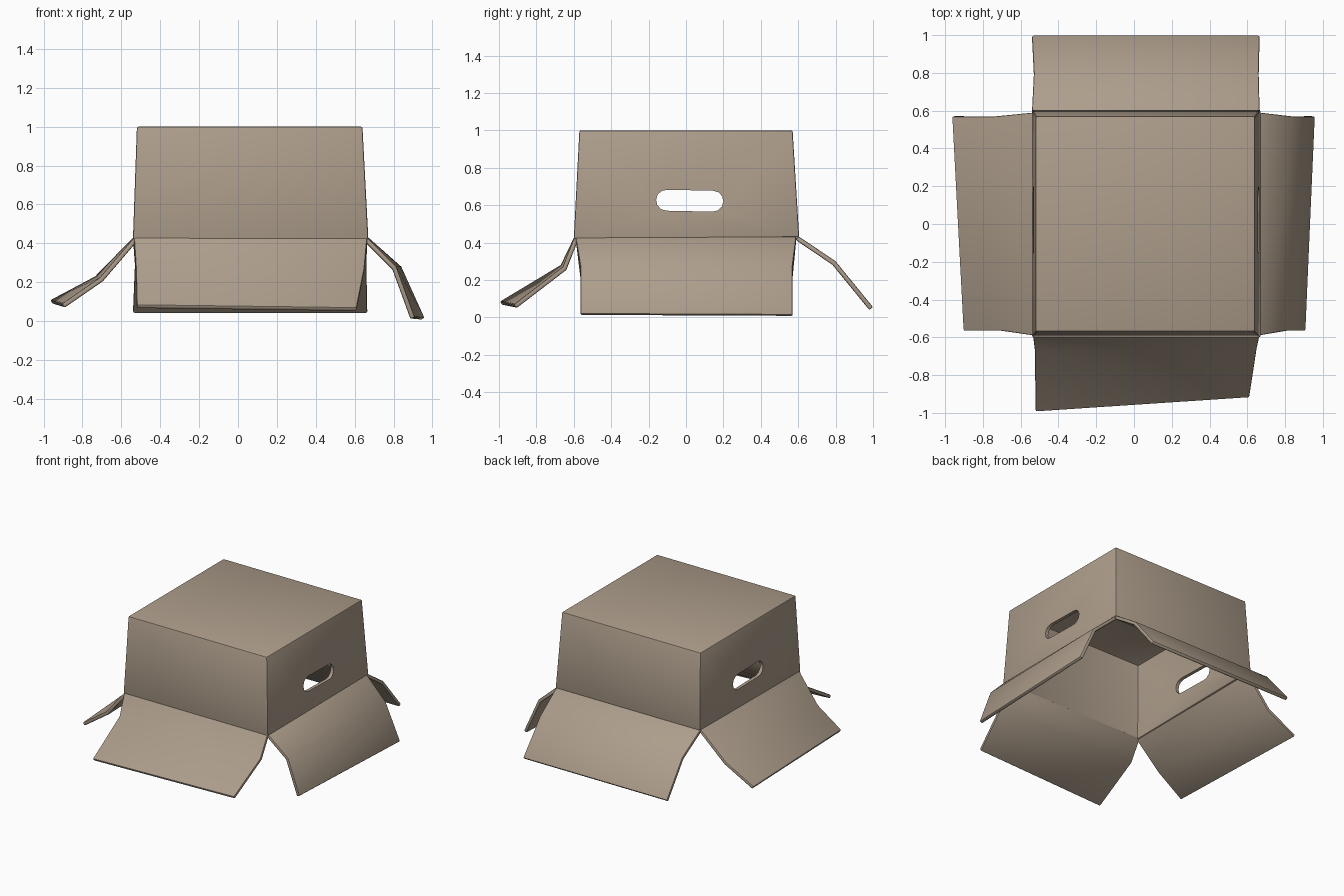
import bpy, bmesh, math
from mathutils import Matrix

if "Cube" in bpy.data.objects:
    bpy.data.objects.remove(bpy.data.objects["Cube"])

THICK = 0.025
card = bpy.data.materials.new("cardboard")
card.diffuse_color = (0.42, 0.34, 0.26, 1)
card.use_nodes = True
card.node_tree.nodes["Principled BSDF"].inputs["Base Color"].default_value = card.diffuse_color


def make(name, verts, faces, up=False):
    bm = bmesh.new()
    vs = [bm.verts.new(v) for v in verts]
    for f in faces:
        bm.faces.new([vs[i] for i in f])
    bmesh.ops.recalc_face_normals(bm, faces=bm.faces[:])
    bm.normal_update()
    if up and sum(f.normal.z for f in bm.faces) < 0:
        bmesh.ops.reverse_faces(bm, faces=bm.faces[:])
    me = bpy.data.meshes.new(name)
    bm.to_mesh(me)
    bm.free()
    ob = bpy.data.objects.new(name, me)
    bpy.context.collection.objects.link(ob)
    return ob


def finish(ob, cutter=None):
    """Give the sheet thickness and soft edges, then shade it."""
    ob.data.materials.append(card)
    s = ob.modifiers.new("thickness", 'SOLIDIFY')
    s.thickness, s.offset, s.use_even_offset = THICK, -1, True
    b = ob.modifiers.new("soft", 'BEVEL')
    b.width, b.segments = 0.008, 2
    b.limit_method, b.angle_limit = 'ANGLE', math.radians(60)
    if cutter:
        c = ob.modifiers.new("holes", 'BOOLEAN')
        c.object, c.solver = cutter, 'EXACT'
    bpy.ops.object.select_all(action='DESELECT')
    ob.select_set(True)
    bpy.context.view_layer.objects.active = ob
    for m in list(ob.modifiers):
        bpy.ops.object.modifier_apply(modifier=m.name)
    bpy.ops.object.shade_smooth_by_angle(angle=math.radians(40))


# Hand-hole cutter: a rounded slot running through both side walls
hy, hz, r, n = 0.18, 0.057, 0.056, 6
outline = []
for k, sign in enumerate((1, -1)):
    for i in range(n + 1):
        a = -math.pi / 2 + math.pi * i / n + k * math.pi
        outline.append((sign * (hy - r) + r * math.cos(a), r * math.sin(a)))
m = len(outline)
slot = [(x, y, z) for x in (-1, 1) for y, z in outline]
faces = [tuple(range(m)), tuple(range(m, 2 * m))]
faces += [(i, (i + 1) % m, m + (i + 1) % m, m + i) for i in range(m)]
cutter = make("hand_hole_cutter", slot, faces)
cutter.data.transform(Matrix.Translation((0, 0.02, 0.624))
                      @ Matrix.Rotation(math.radians(-1.2), 4, 'X'))
cutter.hide_render = True

# Upturned box body, open underneath
body = make("box_body", [
    (-0.52, -0.57, 1.0), (0.64, -0.57, 1.0), (0.64, 0.57, 1.0), (-0.52, 0.57, 1.0),
    (-0.54, -0.60, 0.42), (0.67, -0.60, 0.42), (0.67, 0.605, 0.43), (-0.54, 0.605, 0.43)],
    [(0, 1, 2, 3)] + [(i, (i + 1) % 4, 4 + (i + 1) % 4, 4 + i) for i in range(4)])
finish(body, cutter)
bpy.data.objects.remove(cutter)

# Flaps: point pairs at the hinge, the fold and the free edge
flaps = {
    "front_flap": [(-0.535, -0.595, 0.435), (0.665, -0.595, 0.435),
                   (-0.525, -0.67, 0.28), (0.65, -0.66, 0.27),
                   (-0.52, -0.995, 0.085), (0.61, -0.92, 0.07)],
    "back_flap": [(-0.54, 0.60, 0.435), (0.665, 0.60, 0.435),
                  (-0.53, 0.80, 0.30), (0.66, 0.80, 0.30),
                  (-0.54, 1.0, 0.055), (0.665, 1.0, 0.055)],
    "left_flap": [(-0.535, -0.59, 0.43), (-0.535, 0.59, 0.435),
                  (-0.71, -0.565, 0.225), (-0.735, 0.57, 0.23),
                  (-0.905, -0.565, 0.09), (-0.965, 0.57, 0.108)],
    "right_flap": [(0.665, -0.59, 0.43), (0.665, 0.59, 0.435),
                   (0.815, -0.565, 0.28), (0.84, 0.57, 0.28),
                   (0.91, -0.565, 0.02), (0.96, 0.57, 0.015)],
}
for name, pts in flaps.items():
    finish(make(name, pts, [(0, 1, 3, 2), (2, 3, 5, 4)], up=True))
